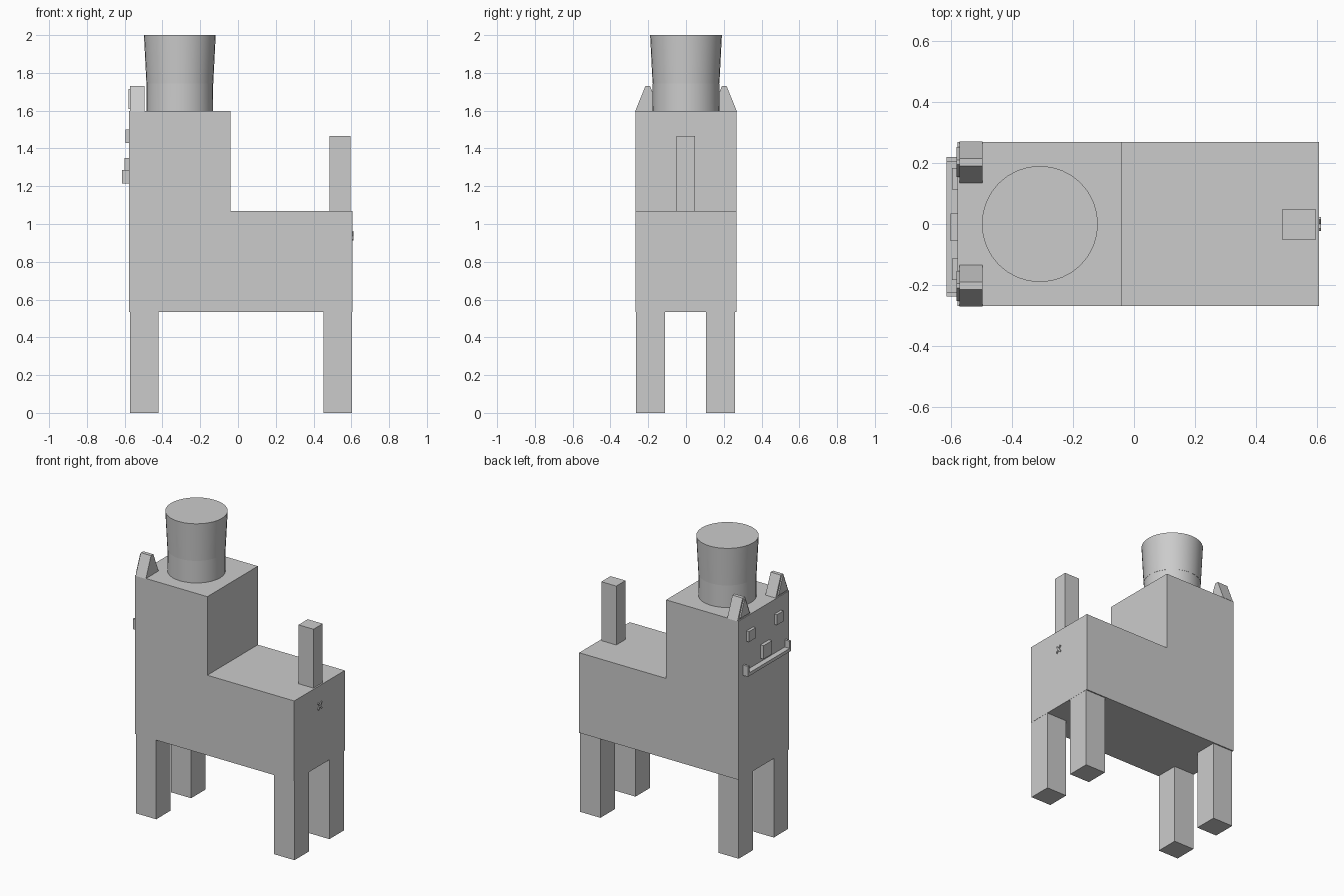
import bpy, bmesh, math
from mathutils import Matrix

if "Cube" in bpy.data.objects:
    bpy.data.objects.remove(bpy.data.objects["Cube"])


def make_object(name, bm):
    bmesh.ops.recalc_face_normals(bm, faces=bm.faces[:])
    mesh = bpy.data.meshes.new(name)
    bm.to_mesh(mesh)
    bm.free()
    obj = bpy.data.objects.new(name, mesh)
    bpy.context.collection.objects.link(obj)
    return obj


def box(name, x, y, z):
    """Box from (min, max) ranges."""
    bm = bmesh.new()
    bmesh.ops.create_cube(bm, size=1)
    for v in bm.verts:
        for i, (lo, hi) in enumerate((x, y, z)):
            v.co[i] = lo if v.co[i] < 0 else hi
    return make_object(name, bm)


def prism(name, points, axis, lo, hi):
    """Extrude a 2D profile along x (points are y, z) or y (points are x, z)."""
    bm = bmesh.new()
    place = (lambda a, b: (lo, a, b)) if axis == 'x' else (lambda a, b: (a, lo, b))
    face = bm.faces.new([bm.verts.new(place(a, b)) for a, b in points])
    ext = bmesh.ops.extrude_face_region(bm, geom=[face])
    shift = (hi - lo, 0, 0) if axis == 'x' else (0, hi - lo, 0)
    bmesh.ops.translate(bm, vec=shift,
                        verts=[g for g in ext['geom'] if isinstance(g, bmesh.types.BMVert)])
    return make_object(name, bm)


def tapered_cylinder(name, r1, r2, z1, z2, x):
    bm = bmesh.new()
    bmesh.ops.create_cone(bm, cap_ends=True, segments=32, radius1=r1, radius2=r2,
                          depth=z2 - z1, matrix=Matrix.Translation((x, 0, (z1 + z2) / 2)))
    return make_object(name, bm)


# Body and upright head block in one L-shaped profile
prism("body", [(-0.577, 0.533), (0.605, 0.533), (0.605, 1.07), (-0.04, 1.07),
               (-0.04, 1.597), (-0.577, 1.597)], 'y', -0.268, 0.268)

# Legs
for end, x in (("front", (-0.573, -0.422)), ("rear", (0.453, 0.604))):
    for side, y in (("left", (-0.264, -0.112)), ("right", (0.106, 0.26))):
        box(f"{end}_leg_{side}", x, y, (0, 0.54))

# Tail
box("tail", (0.484, 0.595), (-0.05, 0.048), (1.06, 1.465))

# Ears with thin inner panels, and eyes
for side, s in (("left", -1), ("right", 1)):
    prism(f"ear_{side}", [(s * 0.27, 1.595), (s * 0.215, 1.73),
                          (s * 0.19, 1.73), (s * 0.134, 1.595)], 'x', -0.571, -0.495)
    prism(f"inner_ear_{side}", [(s * 0.252, 1.61), (s * 0.21, 1.715),
                                (s * 0.195, 1.715), (s * 0.153, 1.61)], 'x', -0.58, -0.57)
    y = sorted((s * 0.113, s * 0.183))
    box(f"eye_{side}", (-0.596, -0.57), y, (1.43, 1.5))

# Nose
box("nose", (-0.6, -0.57), (-0.055, 0.035), (1.26, 1.35))

# Mouth: bar with upturned ends
prism("mouth", [(-0.238, 1.215), (0.219, 1.215), (0.219, 1.285), (0.204, 1.285),
                (0.204, 1.237), (-0.223, 1.237), (-0.223, 1.285), (-0.238, 1.285)],
      'x', -0.613, -0.575)

# Crossed mark under the tail
for i, angle in enumerate((40, -40)):
    mark = box(f"rear_mark_{i + 1}", (-0.006, 0.006), (-0.005, 0.005), (-0.029, 0.029))
    mark.location = (0.606, 0, 0.937)
    mark.rotation_euler.x = math.radians(angle)

# Hat: smooth band below, flaring crown above
band = tapered_cylinder("hat_band", 0.177, 0.176, 1.59, 1.745, -0.308)
crown = tapered_cylinder("hat_crown", 0.177, 0.19, 1.745, 2.0, -0.308)
for obj in (band, crown):
    bpy.ops.object.select_all(action='DESELECT')
    obj.select_set(True)
    bpy.context.view_layer.objects.active = obj
    bpy.ops.object.shade_smooth_by_angle(angle=math.radians(30))
